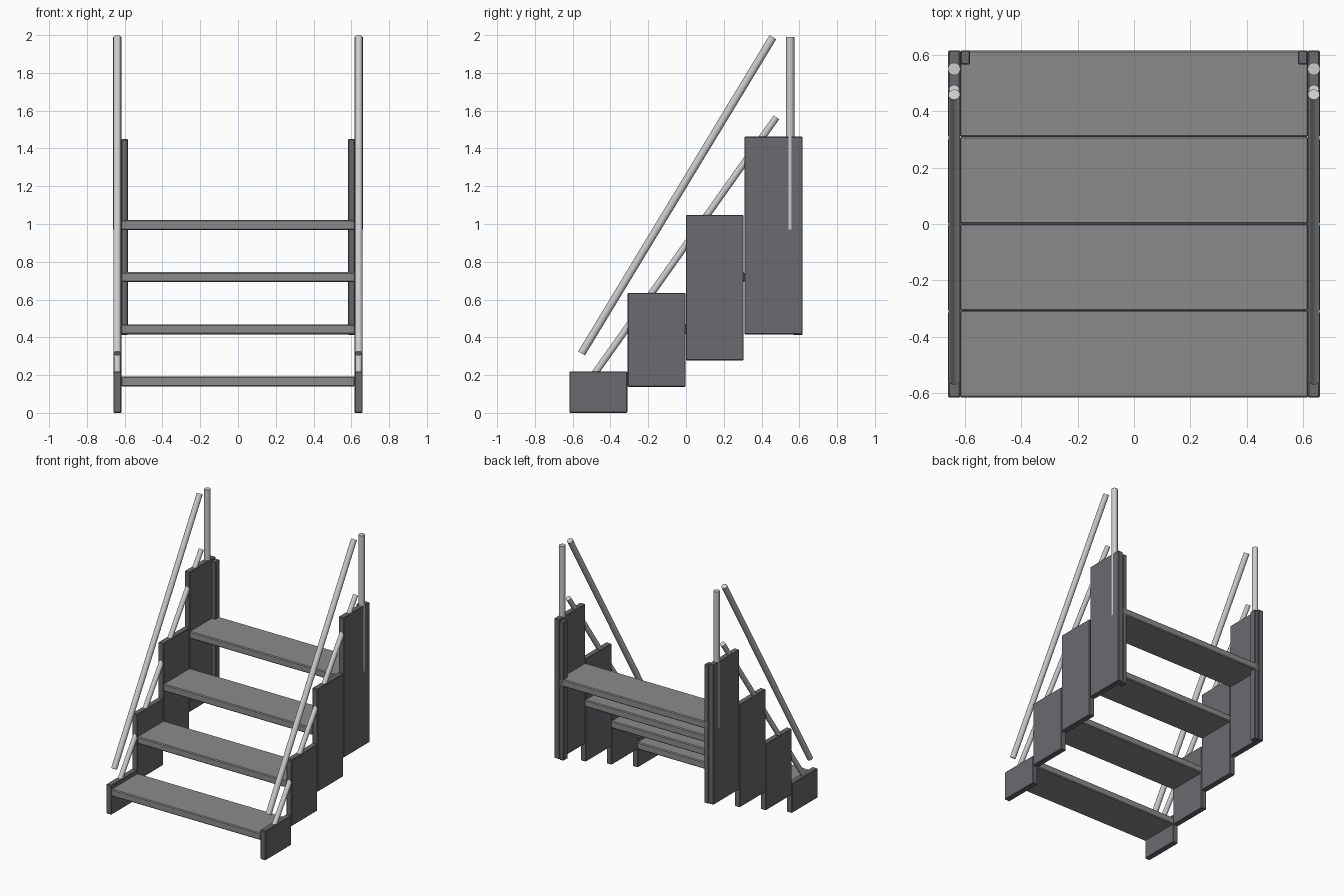
import bpy
from mathutils import Vector

if "Cube" in bpy.data.objects:
    bpy.data.objects.remove(bpy.data.objects["Cube"])


def material(name, color):
    m = bpy.data.materials.new(name)
    m.diffuse_color = (*color, 1)
    m.use_nodes = True
    m.node_tree.nodes["Principled BSDF"].inputs["Base Color"].default_value = m.diffuse_color
    return m


tread_grey = material("tread_grey", (0.26, 0.26, 0.26))
panel_grey = material("panel_grey", (0.145, 0.145, 0.16))
rail_silver = material("rail_silver", (0.85, 0.85, 0.87))


def box(name, x, y, z, mat, bevel=0.004):
    """Box from (min, max) ranges with a small chamfer."""
    bpy.ops.mesh.primitive_cube_add(
        size=1, location=[(a + b) / 2 for a, b in (x, y, z)])
    o = bpy.context.object
    o.name = name
    o.scale = [b - a for a, b in (x, y, z)]
    bpy.ops.object.transform_apply(location=False, rotation=False, scale=True)
    m = o.modifiers.new("edge_chamfer", 'BEVEL')
    m.width = bevel
    m.segments = 1
    o.data.materials.append(mat)
    return o


def tube(name, start, end, radius):
    """Round bar between two points."""
    a, b = Vector(start), Vector(end)
    bpy.ops.mesh.primitive_cylinder_add(
        vertices=20, radius=radius, depth=(b - a).length, location=(a + b) / 2)
    o = bpy.context.object
    o.name = name
    o.rotation_euler = (b - a).to_track_quat('Z', 'Y').to_euler()
    bpy.ops.object.shade_smooth_by_angle()
    o.data.materials.append(rail_silver)
    return o


# Step layout: y range, side panel z range, tread top
steps = [
    ((-0.617, -0.311), (0.0, 0.22), 0.193),
    ((-0.309, -0.002), (0.138, 0.635), 0.469),
    ((-0.001, 0.305), (0.278, 1.048), 0.745),
    ((0.309, 0.617), (0.416, 1.463), 1.021),
]

# Treads
for i, (y, z, top) in enumerate(steps, 1):
    box(f"tread_{i}", (-0.62, 0.62), (y[0], min(y[0] + 0.312, 0.617)),
        (top - 0.053, top), tread_grey, 0.006)

for side, s in (("right", 1), ("left", -1)):
    # Stepped side panels
    for i, (y, z, top) in enumerate(steps, 1):
        box(f"side_panel_{i}_{side}", sorted((s * 0.617, s * 0.66)), y, z,
            panel_grey)
    # Rear support post
    box(f"rear_post_{side}", sorted((s * 0.583, s * 0.617)),
        (0.567, 0.617), (0.413, 1.45), panel_grey)
    # Handrail, lower rail and upright
    x = s * 0.639
    tube(f"handrail_{side}", (x, -0.553, 0.315), (x, 0.46, 1.989), 0.0208)
    tube(f"lower_rail_{side}", (x, -0.5, 0.185), (x, 0.479, 1.565), 0.018)
    tube(f"upright_{side}", (x, 0.551, 0.97), (x, 0.551, 1.99), 0.0222)
